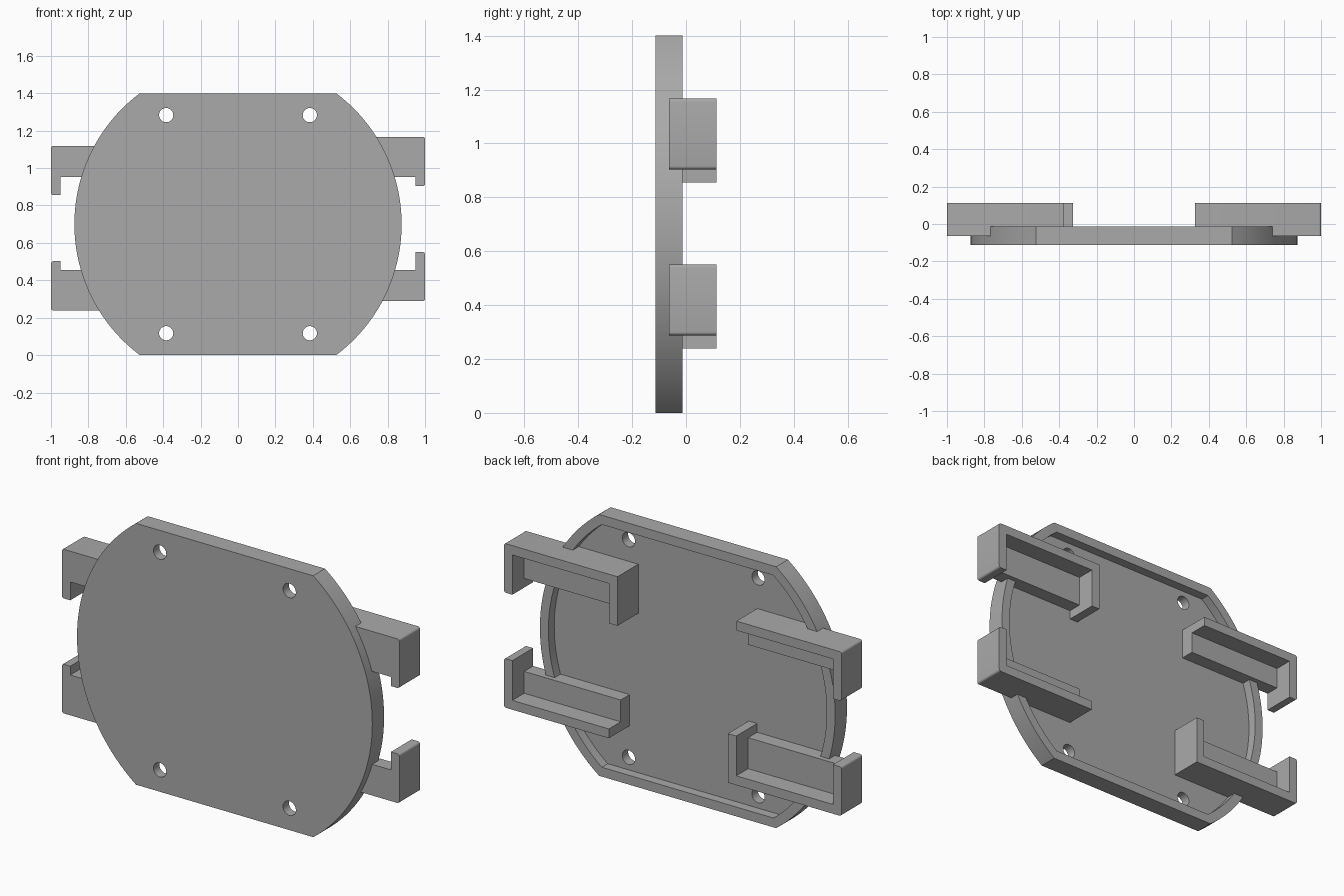
import bpy, bmesh, math

cube = bpy.data.objects.get("Cube")
if cube:
    bpy.data.objects.remove(cube, do_unlink=True)

grey = bpy.data.materials.new("plain grey")
grey.use_nodes = True
COLOUR = (0.4, 0.4, 0.4, 1)
grey.diffuse_color = COLOUR
grey.node_tree.nodes["Principled BSDF"].inputs["Base Color"].default_value = COLOUR

RADIUS, MID_Z, WALL = 0.875, 0.70, 0.05
FRONT, FLOOR, RIM, BACK = -0.113, -0.063, -0.013, 0.113
LEDGE_BACK = 0.013


def prism(name, outline, y0, y1, round_x=None):
    """Extrude an (x, z) outline along y; round its corners lying at round_x."""
    bm = bmesh.new()
    face = bm.faces.new([bm.verts.new((x, y0, z)) for x, z in outline])
    out = bmesh.ops.extrude_face_region(bm, geom=[face])
    moved = [v for v in out["geom"] if isinstance(v, bmesh.types.BMVert)]
    bmesh.ops.translate(bm, verts=moved, vec=(0, y1 - y0, 0))
    bmesh.ops.recalc_face_normals(bm, faces=bm.faces)
    if round_x is not None:
        edges = [e for e in bm.edges
                 if all(abs(v.co.x - round_x) < 1e-4 for v in e.verts)
                 and abs(e.verts[0].co.y - e.verts[1].co.y) > 0.01]
        bmesh.ops.bevel(bm, geom=edges, offset=0.012, segments=4,
                        profile=0.5, affect='EDGES')
    mesh = bpy.data.meshes.new(name)
    bm.to_mesh(mesh)
    bm.free()
    mesh.materials.append(grey)
    obj = bpy.data.objects.new(name, mesh)
    bpy.context.collection.objects.link(obj)
    return obj


def select(obj):
    bpy.ops.object.select_all(action='DESELECT')
    obj.select_set(True)
    bpy.context.view_layer.objects.active = obj


def cut(obj, cutter):
    cutter.hide_render = True
    mod = obj.modifiers.new("cut", 'BOOLEAN')
    mod.operation, mod.solver, mod.object = 'DIFFERENCE', 'EXACT', cutter
    select(obj)
    bpy.ops.object.modifier_apply(modifier=mod.name)
    bpy.data.objects.remove(cutter, do_unlink=True)


def flattened_disc(radius, half_height, steps=40):
    """Circle with its top and bottom cut flat."""
    a = math.asin(half_height / radius)
    angles = [-a + 2 * a * i / steps for i in range(steps + 1)]
    angles += [t + math.pi for t in angles]
    return [(radius * math.cos(t), MID_Z + radius * math.sin(t)) for t in angles]


def circle(cx, cz, r, steps=32):
    return [(cx + r * math.cos(math.tau * i / steps),
             cz + r * math.sin(math.tau * i / steps)) for i in range(steps)]


# Base plate: a shallow tray with a raised rim and four screw holes
plate = prism("base_plate", flattened_disc(RADIUS, MID_Z), FRONT, RIM)
cut(plate, prism("recess_cutter", flattened_disc(RADIUS - WALL, MID_Z - WALL),
                 FLOOR, BACK))
for sx in (-1, 1):
    for sz in (-1, 1):
        cut(plate, prism("hole_cutter",
                         circle(sx * 0.384, MID_Z + sz * 0.583, 0.038),
                         FRONT - 0.1, BACK))
select(plate)
bpy.ops.object.shade_smooth_by_angle(angle=math.radians(30))


def clip(name, sx, sz, outer_z, tip_z, ledge_z, has_inner_leg):
    """Corner bracket: a shelf with a hooked outer leg, and a ledge under the seat."""
    inner = 0.327 if has_inner_leg else 0.378
    shelf_z = outer_z - sz * WALL
    outline = [(inner, outer_z), (1, outer_z), (1, tip_z), (1 - WALL, tip_z),
               (1 - WALL, shelf_z)]
    if has_inner_leg:
        outline += [(inner + WALL, shelf_z), (inner + WALL, tip_z), (inner, tip_z)]
        ledge_x = inner + WALL
    else:
        outline += [(inner, shelf_z)]
        ledge_x = inner
    bracket = prism(name, [(sx * x, z) for x, z in outline], FLOOR, BACK, sx)
    ledge = [(ledge_x, shelf_z), (1 - WALL, shelf_z),
             (1 - WALL, ledge_z), (ledge_x, ledge_z)]
    prism(name + "_ledge", [(sx * x, z) for x, z in ledge], FLOOR, LEDGE_BACK)
    select(bracket)
    bpy.ops.object.shade_smooth_by_angle(angle=math.radians(30))


# Four corner clips; diagonal partners share the inner leg
clip("upper_left_clip", 1, 1, 1.167, 0.904, 0.953, True)
clip("lower_left_clip", 1, -1, 0.288, 0.551, 0.455, False)
clip("upper_right_clip", -1, 1, 1.118, 0.855, 0.953, False)
clip("lower_right_clip", -1, -1, 0.239, 0.502, 0.455, True)
